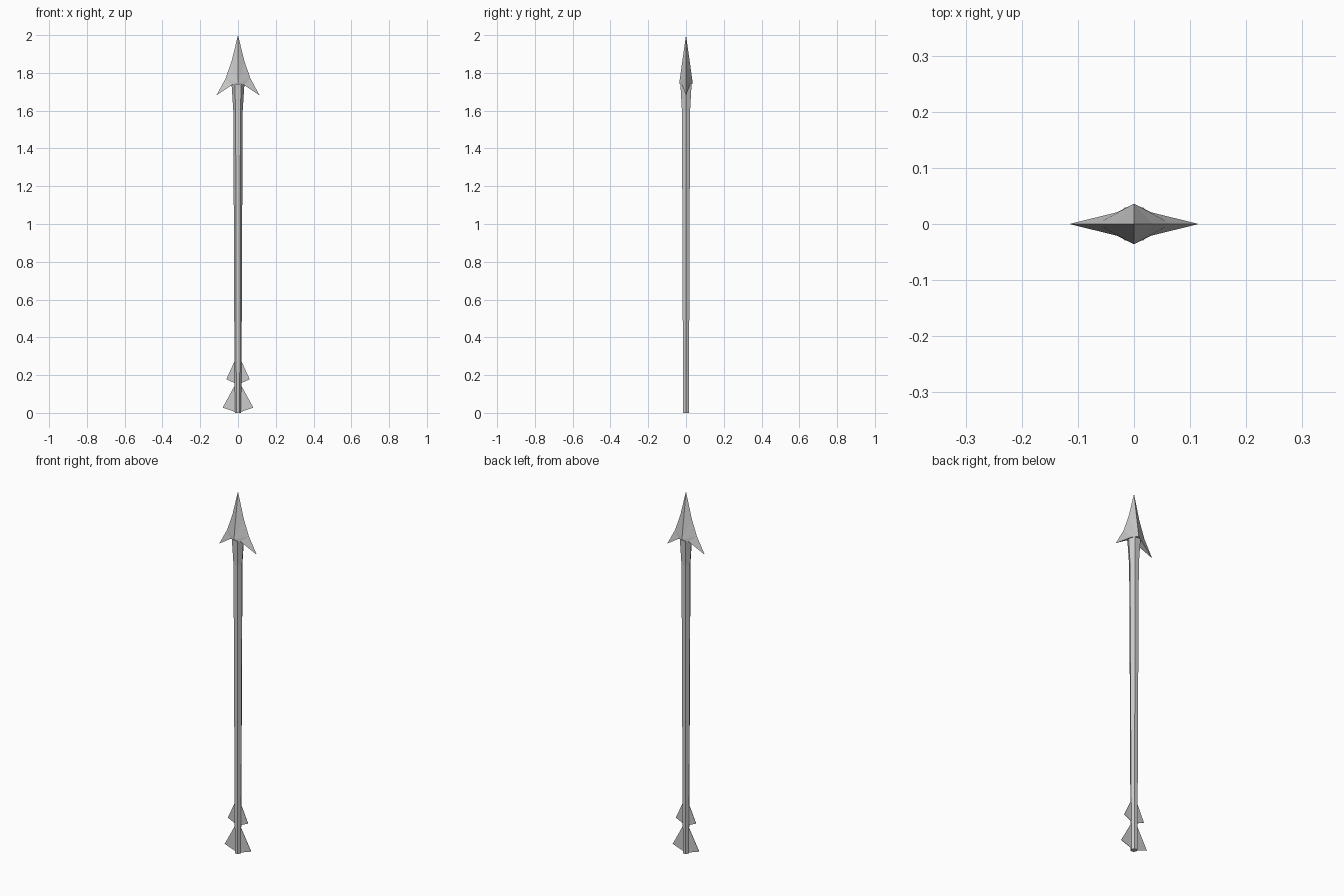
import bpy, bmesh
from math import cos, sin, pi

if "Cube" in bpy.data.objects:
    bpy.data.objects.remove(bpy.data.objects["Cube"])


def make(name, verts, faces):
    mesh = bpy.data.meshes.new(name)
    mesh.from_pydata(verts, [], faces)
    bm = bmesh.new()
    bm.from_mesh(mesh)
    bmesh.ops.recalc_face_normals(bm, faces=bm.faces)
    bm.to_mesh(mesh)
    bm.free()
    ob = bpy.data.objects.new(name, mesh)
    bpy.context.collection.objects.link(ob)
    return ob


def mirror(ob, x=False, y=False):
    m = ob.modifiers.new("mirror", 'MIRROR')
    m.use_axis = (x, y, False)
    m.merge_threshold = 0.0005


# six-sided tapered shaft flaring into the head: (height, radius)
rings = [(0, 0.017), (0.28, 0.019), (1.0, 0.022), (1.6, 0.025), (1.74, 0.034)]
N = 6
verts = [(r * cos(2 * pi * i / N), r * sin(2 * pi * i / N), z)
         for z, r in rings for i in range(N)]
faces = [(k * N + i, k * N + (i + 1) % N, (k + 1) * N + (i + 1) % N, (k + 1) * N + i)
         for k in range(len(rings) - 1) for i in range(N)]
faces += [tuple(range(N)), tuple(range(len(verts) - N, len(verts)))]
make("shaft", verts, faces)

# barbed head: one quarter, mirrored in x and y
quarter = [(0, 0, 2.0),              # tip
           (0, -0.036, 1.745),       # lower end of the ridge
           (0.03, -0.021, 1.737),    # inner corner of the barb
           (0.115, 0, 1.68),         # barb point
           (0.066, 0, 1.77),         # concave cutting edge
           (0.034, 0, 1.862),
           (0.03, 0, 1.737), (0, 0, 1.745)]   # underside
head = make("arrow_head", quarter,
            [(0, 1, 5), (1, 4, 5), (1, 2, 4), (2, 3, 4), (2, 6, 3), (1, 7, 6, 2)])
mirror(head, x=True, y=True)

# two tiers of thin flat feathers, mirrored in x
tiers = {"upper_feathers": [(0.015, 0.28), (0.062, 0.178), (0.012, 0.155)],
         "lower_feathers": [(0.012, 0.155), (0.081, 0.028), (0.012, 0.004)]}
for name, pts in tiers.items():
    outline = [(0, pts[0][1])] + pts + [(0, pts[-1][1])]
    n = len(outline)
    t = 0.001
    vs = [(x, s * t, z) for s in (-1, 1) for x, z in outline]
    fs = [tuple(range(n)), tuple(range(n, 2 * n))]
    fs += [(i, i + 1, n + i + 1, n + i) for i in range(n - 1)]
    mirror(make(name, vs, fs), x=True)
